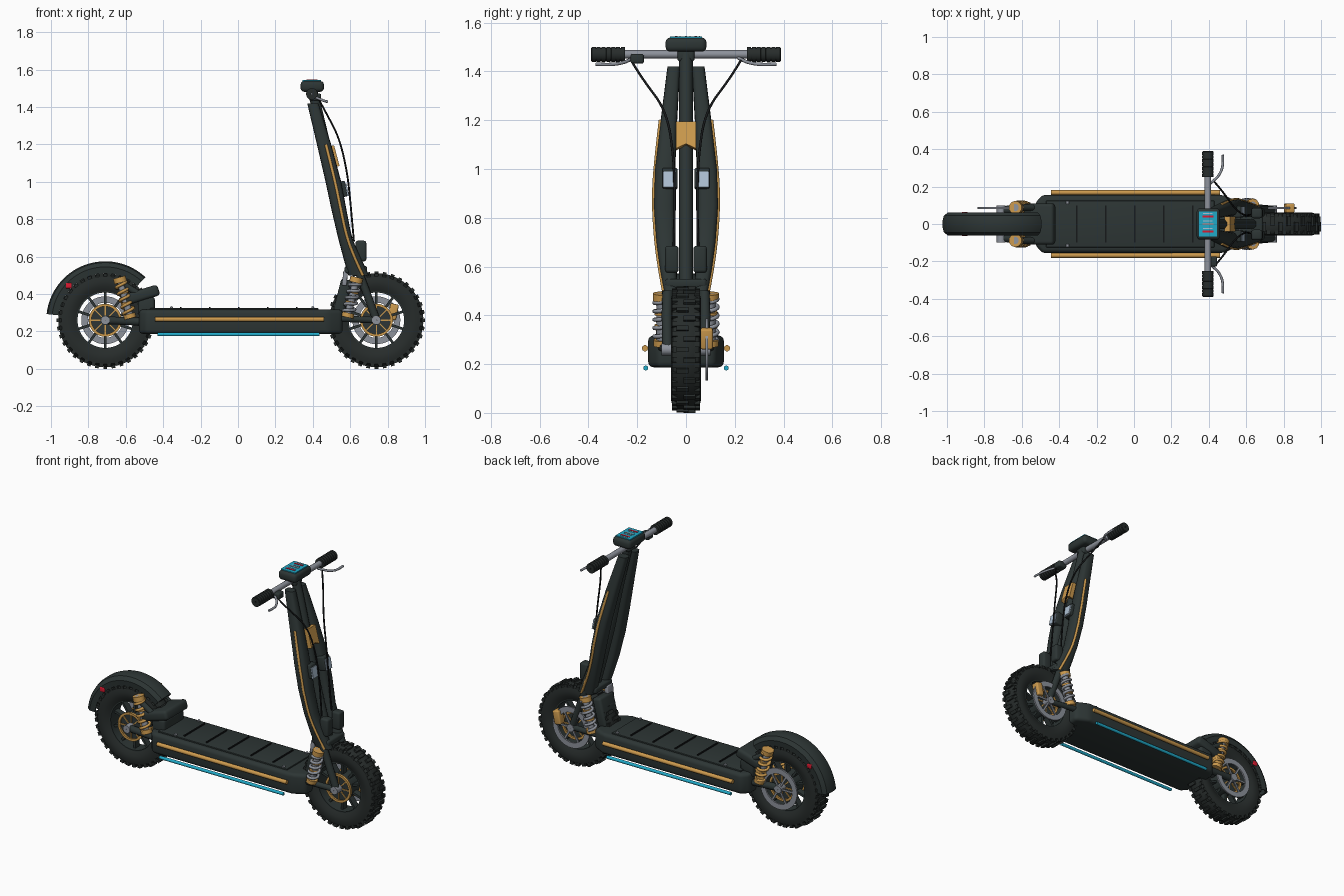
import bpy, bmesh, math
from mathutils import Vector, Matrix

cube = bpy.data.objects.get("Cube")
if cube:
    bpy.data.objects.remove(cube, do_unlink=True)


def material(name, r, g, b):
    m = bpy.data.materials.new(name)
    m.use_nodes = True
    m.diffuse_color = (r, g, b, 1)
    m.node_tree.nodes["Principled BSDF"].inputs["Base Color"].default_value = (r, g, b, 1)
    return m


BODY = material("dark body", .026, .036, .035)
RUBBER = material("tyre rubber", .020, .025, .024)
BLACK = material("black cable", .008, .009, .01)
GOLD = material("gold metal", .60, .32, .075)
GREY = material("grey metal", .27, .29, .33)
PALE = material("pale blue lens", .42, .53, .65)
CYAN = material("cyan light", .015, .40, .58)
RED = material("red light", .70, .01, .03)


def finish(name, bm, mat, angle=35):
    bmesh.ops.recalc_face_normals(bm, faces=bm.faces)
    me = bpy.data.meshes.new(name)
    bm.to_mesh(me)
    bm.free()
    me.materials.append(mat)
    me.polygons.foreach_set("use_smooth", [True] * len(me.polygons))
    me.set_sharp_from_angle(angle=math.radians(angle))
    ob = bpy.data.objects.new(name, me)
    bpy.context.collection.objects.link(ob)
    return ob


def box(name, loc, size, mat, tilt=0, bevel=0):
    bm = bmesh.new()
    bmesh.ops.create_cube(bm, size=1, matrix=Matrix.Diagonal((*size, 1)))
    if bevel:
        bmesh.ops.bevel(bm, geom=bm.edges[:], offset=bevel, segments=3, profile=.5, affect='EDGES')
    bm.transform(Matrix.Translation(loc) @ Matrix.Rotation(tilt, 4, 'Y'))
    return finish(name, bm, mat)


def prism(name, outline, depth, mat, matrix, bevel=0):
    """Outline in local XY, extruded along local Z."""
    bm = bmesh.new()
    face = bm.faces.new([bm.verts.new((x, y, 0)) for x, y in outline])
    ext = bmesh.ops.extrude_face_region(bm, geom=[face])["geom"]
    bmesh.ops.translate(bm, vec=(0, 0, depth), verts=[v for v in ext if isinstance(v, bmesh.types.BMVert)])
    if bevel:
        bmesh.ops.bevel(bm, geom=bm.edges[:], offset=bevel, segments=4, profile=.5, affect='EDGES')
    bm.transform(matrix)
    return finish(name, bm, mat)


def skin(rings, closed):
    """Join equal vertex rings with quads."""
    bm = bmesh.new()
    vs = [[bm.verts.new(p) for p in ring] for ring in rings]
    n = len(vs[0])
    pairs = list(zip(vs, vs[1:])) + ([(vs[-1], vs[0])] if closed else [])
    for a, b in pairs:
        for i in range(n):
            bm.faces.new((a[i], a[(i + 1) % n], b[(i + 1) % n], b[i]))
    if not closed:
        bm.faces.new(vs[0])
        bm.faces.new(vs[-1])
    return bm


def lathe(name, profile, c, mat, a0=0, a1=360, steps=64):
    """Turn a closed (y, radius) profile about the Y axis through c."""
    full = a1 - a0 == 360
    rings = []
    for i in range(steps if full else steps + 1):
        t = math.radians(a0 + (a1 - a0) * i / steps)
        rings.append([(c[0] + r * math.cos(t), c[1] + y, c[2] + r * math.sin(t)) for y, r in profile])
    return finish(name, skin(rings, full), mat)


def ring(name, c, y0, y1, r0, r1, mat, steps=48):
    return lathe(name, [(y0, r0), (y0, r1), (y1, r1), (y1, r0)], c, mat, steps=steps)


def tube(name, pts, radius, mat, smooth=False, sides=3):
    cu = bpy.data.curves.new(name, 'CURVE')
    cu.dimensions = '3D'
    cu.bevel_depth, cu.bevel_resolution, cu.use_fill_caps = radius, sides, True
    sp = cu.splines.new('NURBS' if smooth else 'POLY')
    sp.points.add(len(pts) - 1)
    for p, q in zip(sp.points, pts):
        p.co = (*q, 1)
    if smooth:
        sp.use_endpoint_u, sp.order_u, sp.resolution_u = True, 3, 6
    cu.materials.append(mat)
    ob = bpy.data.objects.new(name, cu)
    bpy.context.collection.objects.link(ob)
    return ob


def blocks(name, mats, mat):
    """Many unit cubes placed by matrices in one mesh."""
    bm = bmesh.new()
    for m in mats:
        bmesh.ops.create_cube(bm, size=1, matrix=m)
    return finish(name, bm, mat)


def polar(c, angle, r, y, size):
    return (Matrix.Translation(c) @ Matrix.Rotation(-angle, 4, 'Y')
            @ Matrix.Translation((r, y, 0)) @ Matrix.Diagonal((*size, 1)))


def shock(name, p, q):
    p, q = Vector(p), Vector(q)
    axis = (q - p).normalized()
    side = Vector((0, 1, 0))
    other = axis.cross(side)
    tube(name + "_damper", [p, q], .02, GREY)
    tube(name + "_top_cap", [p, p + axis * .03], .036, GOLD)
    tube(name + "_bottom_cap", [q - axis * .025, q], .034, GOLD)
    turns, n = 5, 70
    coil = []
    for i in range(n + 1):
        t = 2 * math.pi * turns * i / n
        coil.append(p.lerp(q, .1 + .8 * i / n) + (side * math.cos(t) + other * math.sin(t)) * .03)
    tube(name + "_spring", coil, .0085, GOLD if name.startswith("rear") else GREY, sides=2)
    for k in (.35, .6):
        m = p.lerp(q, k)
        tube(name + "_collar", [m, m + axis * .012], .03, GOLD)


# Wheels
half = [(.045, .155), (.058, .18), (.061, .21), (.054, .235), (.032, .249)]
tyre = half + [(-y, r) for y, r in reversed(half)]
for end, cx, caliper in (("front", .74, (.83, .305)), ("rear", -.71, (-.585, .32))):
    c = (cx, 0, .26)
    lathe(end + "_tyre", tyre, c, RUBBER)
    knobs = []
    for i in range(36):
        a = math.radians(10 * i)
        s = 1 if i % 2 else -1
        knobs.append(polar(c, a, .249, s * .014, (.022, .05, .02)))
        knobs += [polar(c, a + .087, .241, k * .046, (.02, .022, .022)) for k in (-1, 1)]
    blocks(end + "_tread", knobs, RUBBER)
    ring(end + "_rim", c, -.045, .045, .148, .16, BODY, 64)
    blocks(end + "_spokes", [polar(c, math.radians(36 * i + 18), .115, 0, (.085, .04, .014))
                             for i in range(10)], BODY)
    ring(end + "_hub", c, -.05, .05, .002, .078, BODY)
    for s in (-1, 1):
        ring(end + "_gold_ring", c, s * .045, s * .06, .074, .088, GOLD)
        blocks(end + "_gold_spokes", [polar(c, math.radians(45 * i), .05, s * .052, (.05, .008, .006))
                                      for i in range(8)], GOLD)
    ring(end + "_axle", c, -.1, .1, .002, .024, GREY, 20)
    ring(end + "_brake_disc", c, .08, .09, .094, .128, GREY)
    blocks(end + "_disc_arms", [polar(c, math.radians(60 * i), .06, .085, (.08, .007, .012))
                                for i in range(6)], GREY)
    box(end + "_caliper", (caliper[0], .085, caliper[1]), (.045, .05, .085), GOLD, .2, .008)

# Deck with rounded, narrowed ends
corner = [(-.53, -.11), (-.49, -.155), (.48, -.155), (.56, -.115)]
prism("deck", corner + [(x, -y) for x, y in reversed(corner)], .13, BODY,
      Matrix.Translation((0, 0, .187)), .022)
box("deck_mat", (-.02, 0, .319), (.9, .25, .012), BODY, 0, .003)
for i in range(5):
    box("grip_bar", (-.305 + .155 * i, 0, .328), (.008, .2, .008), BLACK)
for y in (-.115, .115):
    for x in (-.355, .4):
        ring("deck_screw", (x, y, .327), -.007, .007, .001, .008, GREY, 12)
for s in (-1, 1):
    tube("gold_side_strip", [(-.445, s * .168, .265), (.46, s * .168, .265)], .013, GOLD)
    tube("under_light", [(-.43, s * .165, .184), (.435, s * .165, .184)], .01, CYAN)

# Rear kick plate, swing arms, shocks and fender
box("kick_plate", (-.515, 0, .395), (.19, .22, .06), BODY, -.3, .018)
box("kick_plate_base", (-.49, 0, .335), (.09, .2, .1), BODY, 0, .015)
shell = [(-.058, .25), (-.062, .285), (-.045, .308), (-.02, .315)]
outer = shell + [(-y, r) for y, r in reversed(shell)]
inner = [(y * .88, r - (.012 if r > .26 else 0)) for y, r in outer]
lathe("rear_fender", outer + inner[::-1], (-.71, 0, .26), BODY, 47, 174, 32)
for s in (-1, 1):
    box("tail_light", (-.905, s * .05, .445), (.032, .028, .03), RED, 0, .005)
    tube("rear_swing_arm", [(-.47, s * .08, .25), (-.71, s * .075, .26)], .022, BODY)
    shock("rear_shock", (-.635, s * .088, .49), (-.575, s * .088, .27))
    tube("fender_stay", [(-.64, s * .088, .47), (-.5, s * .088, .38)], .018, BODY)

# Front fork, shocks and stem sides; each station is z, x, half depth, y, half width
stations = [(1.42, .40, .03, .05, .026), (1.2, .46, .038, .07, .034), (1.0, .51, .042, .086, .042),
            (.85, .54, .04, .09, .043), (.7, .572, .037, .083, .04), (.58, .615, .048, .072, .034),
            (.5, .645, .055, .062, .029)]
for s in (-1, 1):
    loops = []
    for z, x, hx, y, hy in stations:
        loop = []
        for k in range(16):
            u, v = math.cos(k * math.pi / 8), math.sin(k * math.pi / 8)
            loop.append((x + hx * math.copysign(abs(u) ** .65, u),
                         s * y + hy * math.copysign(abs(v) ** .65, v), z))
        loops.append(loop)
    finish("stem_side", skin(loops, False), BODY, 50)
    trim = [(x + .1 * max(0, .62 - z) + .01, s * (y + hy), z) for z, x, hx, y, hy in stations[1:]]
    tube("stem_gold_trim", trim, .008, GOLD, True)
    tube("fork_arm", [(.645, s * .075, .52), (.69, s * .078, .4), (.74, s * .075, .26)], .022, BODY)
    shock("front_shock", (.635, s * .1, .49), (.585, s * .1, .275))
    tube("front_link", [(.52, s * .1, .27), (.74, s * .08, .26)], .018, BODY)
    box("lens_mount", (.555, s * .066, .96), (.05, .062, .085), BODY, -.2, .008)
    box("side_lens", (.582, s * .068, .957), (.01, .052, .066), PALE, -.2)
    box("lower_pod", (.657, s * .058, .63), (.058, .055, .11), BODY, 0, .012)
tube("stem_column", [(.4, 0, 1.48), (.47, 0, 1.2), (.54, 0, .85), (.64, 0, .5)], .028, BODY, True)
box("fork_crown", (.63, 0, .53), (.12, .17, .04), BODY, 0, .012)
box("neck_block", (.56, 0, .39), (.06, .14, .18), BODY, .25, .015)
box("neck_plate", (.572, -.05, .485), (.025, .06, .08), GREY, .1, .006)
chevron = [(-.04, .06), (.04, .06), (.04, -.055), (0, -.035), (-.04, -.055)]
prism("stem_badge_plate", chevron, .03, GOLD, Matrix.Translation((.5, 0, 1.13))
      @ Matrix.Rotation(-.26, 4, 'Y') @ Matrix(((0, 0, 1, 0), (1, 0, 0, 0), (0, 1, 0, 0), (0, 0, 0, 1))))

# Handlebar, grips, levers and cables
tube("handlebar", [(.395, -.3, 1.47), (.395, .3, 1.47)], .018, GREY)
for s in (-1, 1):
    grip = [(s * .25, .004)]
    for i in range(7):
        y = .25 + .02 * i
        grip += [(s * y, .031), (s * (y + .016), .031), (s * (y + .017), .027), (s * (y + .02), .027)]
    lathe("grip", grip + [(s * .39, .004)], (.395, 0, 1.47), RUBBER, steps=24)
    lever = [(.405, s * .215, 1.455), (.43, s * .235, 1.445), (.455, s * .26, 1.435),
             (.478, s * .31, 1.427), (.475, s * .37, 1.43)]
    tube("brake_lever", lever, .007, GREY, True)
    cable = [(.43, s * .225, 1.445), (.47, s * .18, 1.37), (.54, s * .08, 1.24), (.585, s * .05, 1.05),
             (.605, s * .045, .85), (.62, s * .05, .68)]
    tube("brake_cable", cable, .005, BLACK, True)
box("throttle_clamp", (.415, -.2, 1.452), (.06, .055, .04), BODY, 0, .01)

# Display
box("display_neck", (.4, 0, 1.465), (.055, .07, .05), BODY, 0, .012)
box("display_case", (.397, 0, 1.51), (.125, .168, .058), BODY, 0, .02)
box("display_screen", (.395, 0, 1.54), (.1, .132, .008), CYAN)
for i, y in enumerate((-.04, 0, .04)):
    box("display_mark", (.395, y, 1.544), (.06, .01, .004), RED if i != 1 else GREY)
    box("display_divider", (.395, y + .016, 1.544), (.05, .004, .004), PALE)
